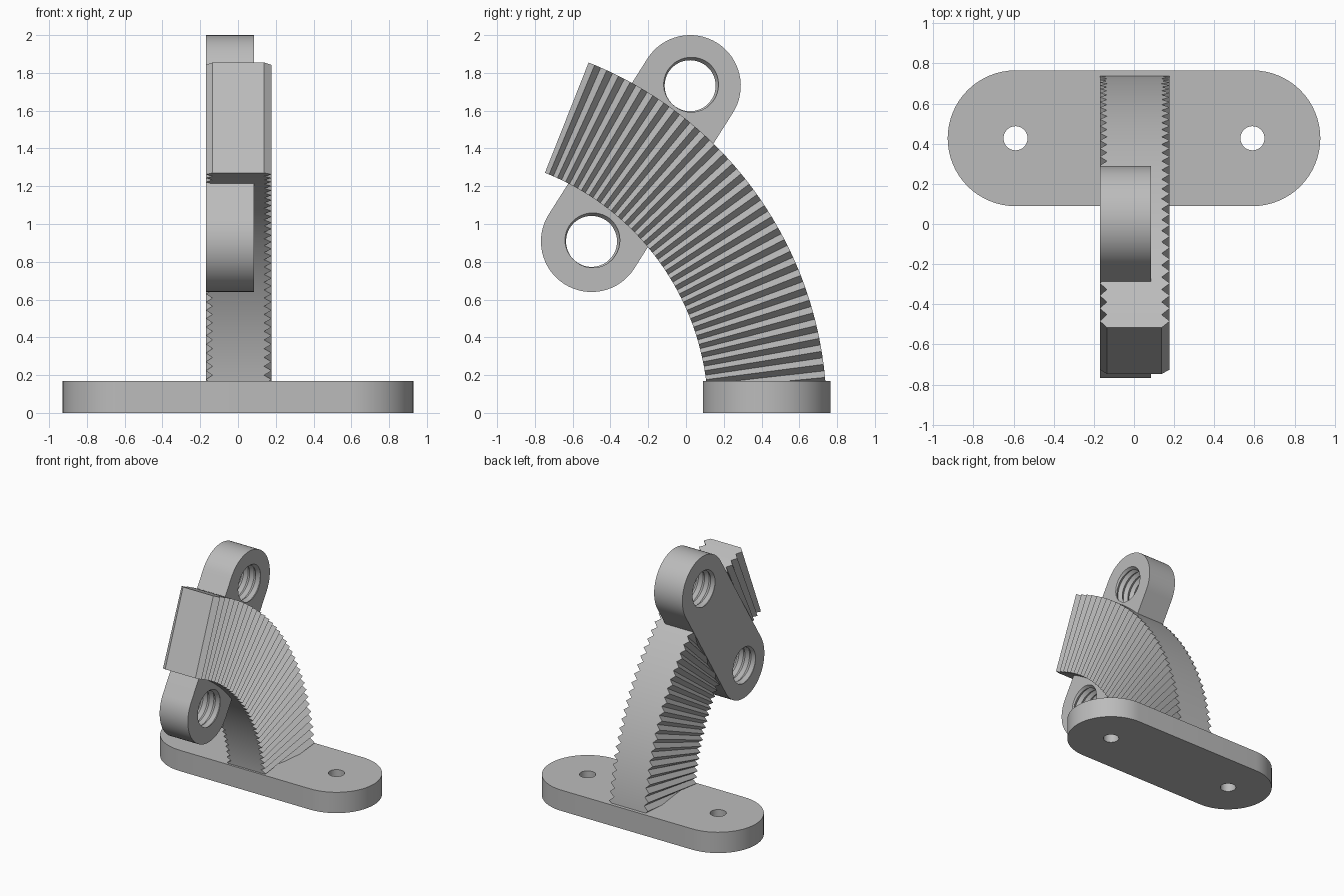
import bpy
import bmesh
from math import sin, cos, pi, radians, atan2, hypot
from mathutils import Matrix

cube = bpy.data.objects.get("Cube")
if cube:
    bpy.data.objects.remove(cube, do_unlink=True)

grey = bpy.data.materials.new("plain grey")
grey.use_nodes = True
colour = (0.5, 0.5, 0.5, 1)
grey.diffuse_color = colour
grey.node_tree.nodes["Principled BSDF"].inputs["Base Color"].default_value = colour

SEGMENTS = 64


def finish(name, bm):
    """Turn a bmesh into a shaded grey object."""
    bmesh.ops.recalc_face_normals(bm, faces=bm.faces)
    mesh = bpy.data.meshes.new(name)
    bm.to_mesh(mesh)
    bm.free()
    mesh.materials.append(grey)
    obj = bpy.data.objects.new(name, mesh)
    bpy.context.collection.objects.link(obj)
    bpy.ops.object.select_all(action='DESELECT')
    obj.select_set(True)
    bpy.context.view_layer.objects.active = obj
    bpy.ops.object.shade_smooth_by_angle(angle=radians(30))


def skin(bm, rows, closed=False):
    """Join rows of points into a sheet of quads."""
    grid = [[bm.verts.new(p) for p in row] for row in rows]
    n = len(rows[0])
    for a, b in zip(grid, grid[1:]):
        for i in range(n if closed else n - 1):
            j = (i + 1) % n
            bm.faces.new((a[i], a[j], b[j], b[i]))
    return grid


def stadium(a, b, radius):
    """Outline around two equal round ends."""
    heading = atan2(b[1] - a[1], b[0] - a[0])
    half = SEGMENTS // 2
    points = []
    for centre, start in ((b, heading - pi / 2), (a, heading + pi / 2)):
        for i in range(half + 1):
            t = start + pi * i / half
            points.append((centre[0] + radius * cos(t), centre[1] + radius * sin(t)))
    return points


def hole_wall(bm, centre, radius, depth, pitch=0, groove=0):
    """Plain hole, or a screw thread clipped at both faces."""
    if not pitch:
        levels = [0, 1]
    else:
        levels = range(-2, int(2 * depth / pitch) + 3)
    rows = []
    for k in levels:
        row = []
        for i in range(SEGMENTS + 1):
            turn = i / SEGMENTS
            r, h = radius, k * depth
            if pitch:
                h = min(max(pitch * (k / 2 + turn), 0), depth)
                phase = (h / pitch - turn) % 1
                r += groove * (1 - abs(2 * phase - 1))
            t = 2 * pi * turn
            row.append((centre[0] + r * cos(t), centre[1] + r * sin(t), h))
        rows.append(row)
    skin(bm, rows)


def holed_slab(name, a, b, radius, hole, depth, matrix, **thread):
    """Round-ended slab with a hole at the centre of each end."""
    bm = bmesh.new()
    outline = stadium(a, b, radius)
    skin(bm, [[(u, v, h) for u, v in outline] for h in (0, depth)], closed=True)
    for centre in (a, b):
        hole_wall(bm, centre, hole, depth, **thread)
    bmesh.ops.remove_doubles(bm, verts=bm.verts, dist=0.00005)
    bmesh.ops.dissolve_degenerate(bm, edges=bm.edges, dist=0.00005)
    for h in (0, depth):
        rim = [e for e in bm.edges if e.is_boundary
               and all(abs(v.co.z - h) < 0.0001 for v in e.verts)]
        bmesh.ops.triangle_fill(bm, edges=rim, use_beauty=True)
    bm.transform(matrix)
    finish(name, bm)


# Mounting plate with two screw holes
holed_slab("base_plate", (-0.59, 0.427), (0.59, 0.427), 0.338, 0.06, 0.17,
           Matrix.Identity(4))

# Two-eyed lug with threaded holes; slab axes become y, z, x
to_side = Matrix(((0, 0, 1, -0.17), (1, 0, 0, 0), (0, 1, 0, 0), (0, 0, 0, 1)))
holed_slab("threaded_lug", (-0.5, 0.908), (0.022, 1.732), 0.268, 0.135, 0.255,
           to_side, pitch=0.055, groove=0.02)

# Curved arm with radial teeth on both sides
bm = bmesh.new()
inner, outer, centre_y = 1.367, 1.995, -1.25
sections = []
for step in range(65):
    t = radians(4.4 + step)
    left, right = (0.178, -0.17) if step % 2 else (0.138, -0.135)
    sections.append([(x, centre_y + r * cos(t), r * sin(t)) for x, r in
                     ((right, inner), (left, inner), (left, outer), (right, outer))])
grid = skin(bm, sections, closed=True)
bm.faces.new(grid[0])
bm.faces.new(grid[-1])
finish("ribbed_arm", bm)
